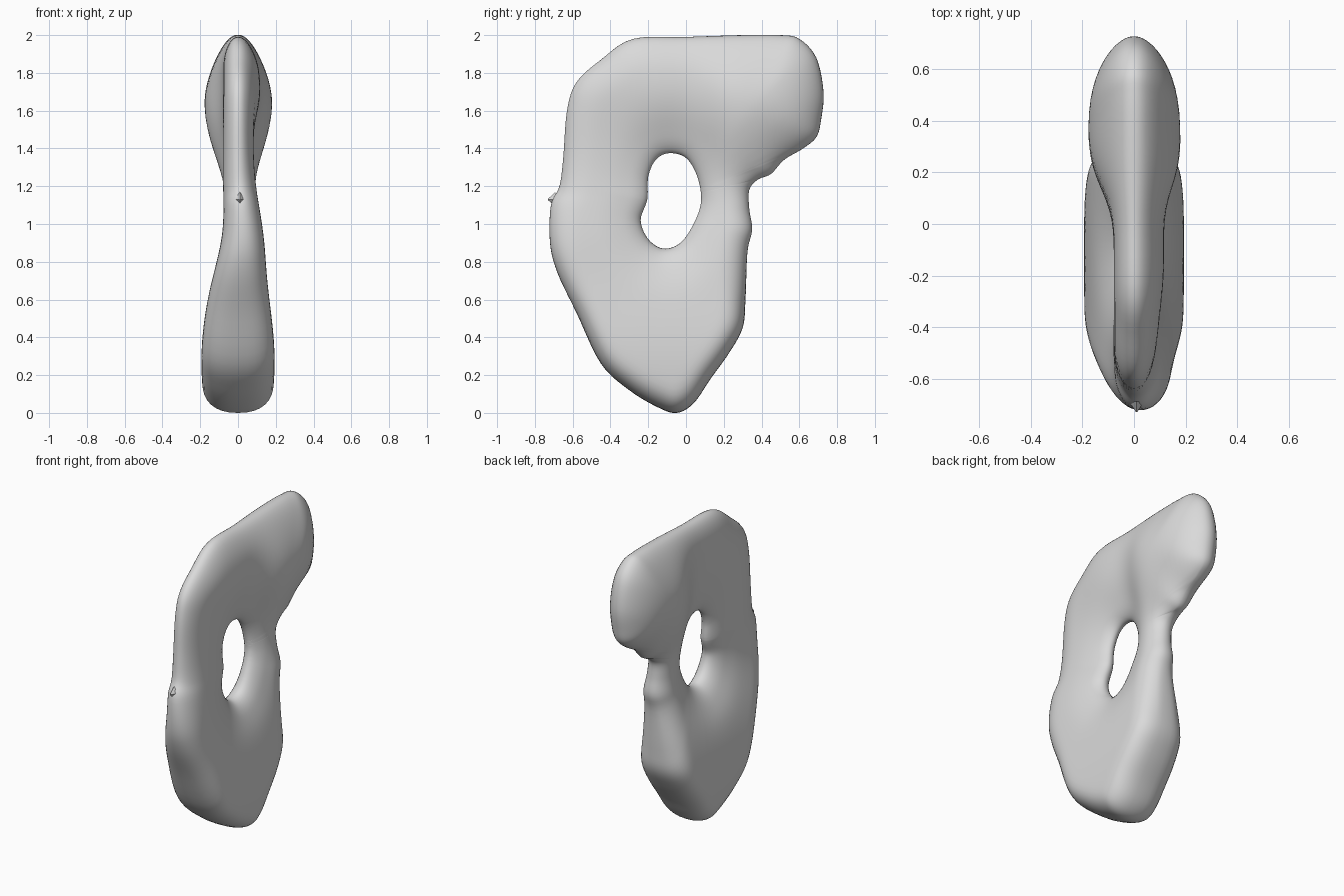
import bpy
import bmesh
import math
from mathutils import Vector, kdtree

default_cube = bpy.data.objects.get("Cube")
if default_cube:
    bpy.data.objects.remove(default_cube, do_unlink=True)

# Side profile of the slab and of its opening, as (y, z)
OUTLINE = [(-.28, 1.98), (0, 1.99), (.3, 2), (.5, 2), (.6, 1.98), (.69, 1.88),
           (.728, 1.7), (.715, 1.55), (.69, 1.46), (.62, 1.4), (.52, 1.34),
           (.45, 1.265), (.38, 1.235), (.335, 1.18), (.335, 1.08), (.35, .97),
           (.325, .85), (.315, .6), (.3, .45), (.23, .32), (.13, .18),
           (.04, .05), (-.05, 0), (-.15, .03), (-.3, .12), (-.45, .26),
           (-.58, .53), (-.68, .74), (-.72, .9), (-.715, 1.1), (-.67, 1.2),
           (-.65, 1.35), (-.63, 1.6), (-.58, 1.75), (-.45, 1.87)]
OPENING = [(-.24, 1.02), (-.205, 1.13), (-.2, 1.25), (-.16, 1.34),
           (-.09, 1.375), (0, 1.35), (.06, 1.25), (.08, 1.12), (.04, 1),
           (-.03, .9), (-.12, .87), (-.2, .92)]
CENTRE = Vector((-.08, 1.12))
RADIAL_STEPS = 28


def smooth_loop(points, steps):
    """Closed Catmull-Rom curve through the points."""
    pts = [Vector(p) for p in points]
    n = len(pts)
    loop = []
    for i in range(n):
        a, b, c, d = (pts[(i + k) % n] for k in (-1, 0, 1, 2))
        for s in range(steps):
            t = s / steps
            loop.append(b + (c - a) * (t / 2)
                        + (a * 2 - b * 5 + c * 4 - d) * (t * t / 2)
                        + (b * 3 - a - c * 3 + d) * (t ** 3 / 2))
    return loop


def radius_at(loop, direction):
    """Distance from the centre to the loop along a direction."""
    for i, point in enumerate(loop):
        p = point - CENTRE
        edge = loop[(i + 1) % len(loop)] - point
        cross = direction.x * edge.y - direction.y * edge.x
        if abs(cross) < 1e-9:
            continue
        along = (p.x * edge.y - p.y * edge.x) / cross
        across = (p.x * direction.y - p.y * direction.x) / cross
        if along > 0 and -.001 <= across <= 1.001:
            return along
    return .2


def distance_tree(loop):
    tree = kdtree.KDTree(len(loop))
    for i, p in enumerate(loop):
        tree.insert((0, p.x, p.y), i)
    tree.balance()
    return tree


def bell(value, middle, spread, power=2):
    return math.exp(-.5 * abs((value - middle) / spread) ** power)


def rounding(distance, radius, power=2):
    """Rounded edge: 0 on the rim, 1 further in than the radius."""
    u = 1 - min(distance / radius, 1)
    return (1 - u ** power) ** (1 / power)


def make_material(name, colour):
    mat = bpy.data.materials.new(name)
    mat.use_nodes = True
    mat.diffuse_color = colour
    shader = next(n for n in mat.node_tree.nodes if n.type == 'BSDF_PRINCIPLED')
    shader.inputs["Base Color"].default_value = colour
    return mat


def add_object(name, bm, material):
    bmesh.ops.recalc_face_normals(bm, faces=bm.faces)
    mesh = bpy.data.meshes.new(name)
    bm.to_mesh(mesh)
    bm.free()
    mesh.materials.append(material)
    obj = bpy.data.objects.new(name, mesh)
    bpy.context.collection.objects.link(obj)
    return obj


grey = make_material("light grey", (.7, .7, .7, 1))
inner_loop = smooth_loop(OPENING, 6)
outer_tree = distance_tree(smooth_loop(OUTLINE, 20))
inner_tree = distance_tree(smooth_loop(OPENING, 30))


def half_thickness(y, z, shoulder):
    """Thin plate, dished at the opening, swollen at the base and rear head."""
    head = bell(y, .45, .29, 4) * bell(z, 1.63, .25)
    base = bell(z, .27, .42)
    half = (.078 + .116 * base + .1 * head
            + shoulder * bell(y, -.12, .22) * bell(z, 1.72, .15))
    to_outer = outer_tree.find((0, y, z))[2]
    to_inner = inner_tree.find((0, y, z))[2]
    dish = 1 - .4 * bell(to_inner, 0, .1)
    return (half * dish * rounding(to_inner, .09)
            * rounding(to_outer, .17 - .04 * base + .18 * head, 2 + .5 * base))


# Slab: two bulged skins between the opening and the outline, joined at the rims
bm = bmesh.new()
rings = []
for outer in smooth_loop(OUTLINE, 5):
    direction = (outer - CENTRE).normalized()
    inner = CENTRE + direction * radius_at(inner_loop, direction)
    right, left = [], []
    for k in range(RADIAL_STEPS + 1):
        t = .5 - .5 * math.cos(math.pi * k / RADIAL_STEPS)
        y, z = inner.lerp(outer, t)
        lean = .025 * bell(z, .95, .17)
        if k in (0, RADIAL_STEPS):
            right.append(bm.verts.new((lean, y, z)))
            left.append(right[-1])
        else:
            right.append(bm.verts.new((lean - half_thickness(y, z, 0), y, z)))
            left.append(bm.verts.new((lean + half_thickness(y, z, .04), y, z)))
    rings.append(right + left[-2:0:-1])
for i, ring in enumerate(rings):
    following = rings[(i + 1) % len(rings)]
    for k in range(len(ring)):
        m = (k + 1) % len(ring)
        bm.faces.new((ring[k], ring[m], following[m], following[k]))
# Soften creases across the thickness only
for _ in range(3):
    bmesh.ops.smooth_vert(bm, verts=bm.verts, factor=.4, use_axis_x=True)
slab = add_object("ring_slab", bm, grey)
bpy.context.view_layer.objects.active = slab
slab.select_set(True)
bpy.ops.object.shade_smooth_by_angle(angle=math.radians(50))

# Small pointed nub on the front edge
bm = bmesh.new()
bmesh.ops.create_cone(bm, cap_ends=True, segments=4, radius1=.04,
                      radius2=.004, depth=.04)
for v in bm.verts:
    v.co = (v.co.x * .7 + .01, -.71 - v.co.z, 1.13 + v.co.y)
add_object("front_nub", bm, grey)
